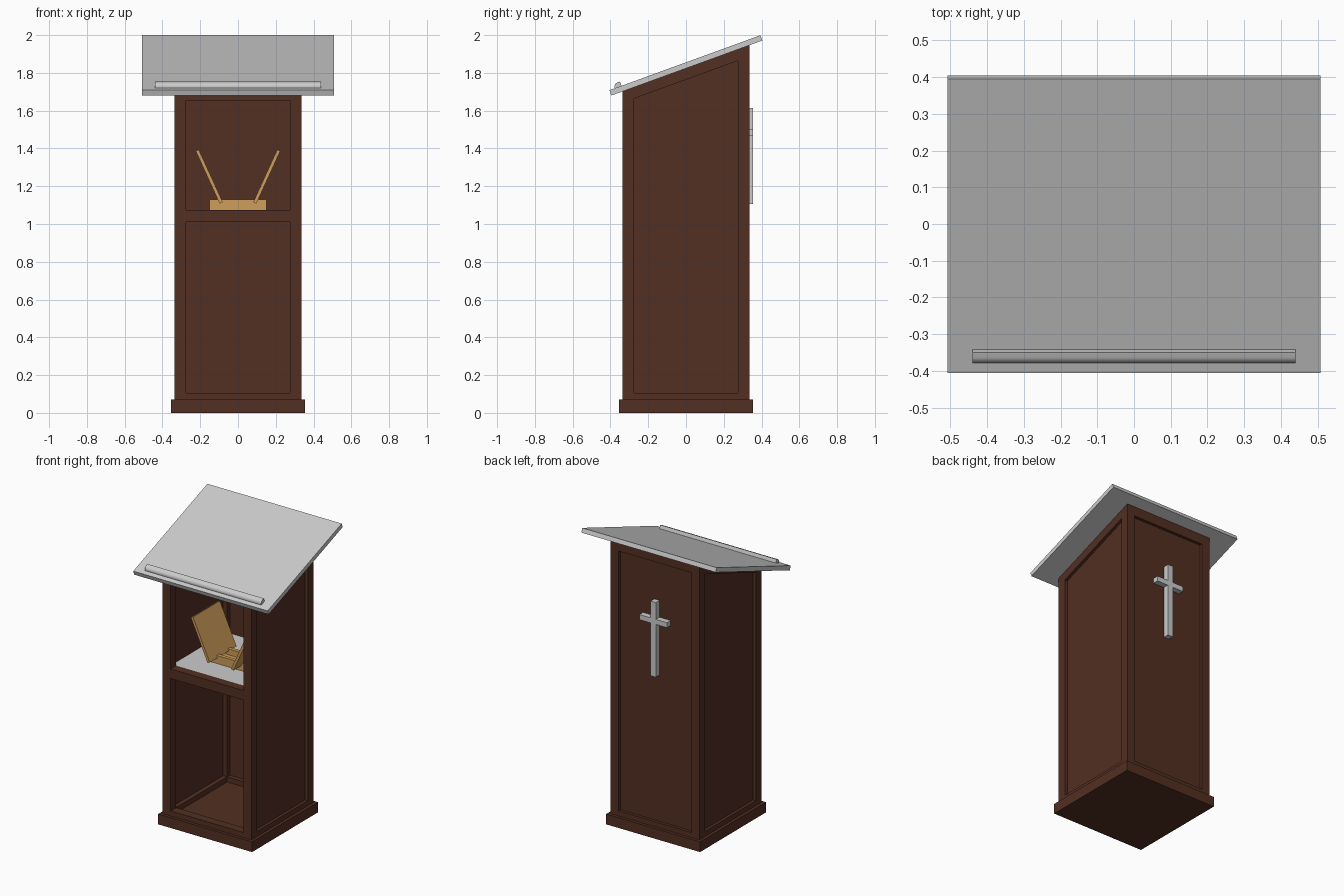
import bpy
import math

if "Cube" in bpy.data.objects:
    bpy.data.objects.remove(bpy.data.objects["Cube"])


def material(name, rgb):
    m = bpy.data.materials.new(name)
    m.diffuse_color = (*rgb, 1)
    m.use_nodes = True
    m.node_tree.nodes["Principled BSDF"].inputs["Base Color"].default_value = m.diffuse_color
    return m


WOOD = material("dark_wood", (0.085, 0.028, 0.016))
OAK = material("light_wood", (0.62, 0.34, 0.10))
SLOPE = math.radians(20)
W, I = 0.335, 0.275          # outer half width, half width of the openings
P0, P1 = 0.305, 0.315        # thin inset panel


def under(y):
    """Height of the underside of the sloping desk."""
    return 1.824 + y * math.tan(SLOPE)


def prism(name, yz, x0, x1, mat=None):
    """Extrude a y-z profile (counter-clockwise seen from +x) along x."""
    n = len(yz)
    verts = [(x, y, z) for x in (x0, x1) for y, z in yz]
    faces = [tuple(reversed(range(n))), tuple(range(n, 2 * n))]
    faces += [(i, (i + 1) % n, n + (i + 1) % n, n + i) for i in range(n)]
    me = bpy.data.meshes.new(name)
    me.from_pydata(verts, [], faces)
    if mat:
        me.materials.append(mat)
    ob = bpy.data.objects.new(name, me)
    bpy.context.collection.objects.link(ob)
    return ob


def box(name, x0, x1, y0, y1, z0, z1, mat=None):
    return prism(name, [(y0, z0), (y1, z0), (y1, z1), (y0, z1)], x0, x1, mat)


def sloped(name, x0, x1, y0, y1, z0, z1, mat=WOOD):
    """Block whose top meets the sloping desk."""
    return prism(name, [(y0, z0), (y1, z1), (y1, under(y1)), (y0, under(y0))], x0, x1, mat)


# Plinth
box("plinth", -0.355, 0.355, -0.355, 0.355, 0, 0.07, WOOD)

# Corner posts, side rails and side panels
for side, s in (("left", -1), ("right", 1)):
    xa, xb = sorted((s * I, s * W))
    for end, y0, y1 in (("front", -W, -I), ("back", I, W)):
        sloped(f"{end}_{side}_post", xa, xb, y0, y1, 0.07, 0.07)
    box(f"{side}_bottom_rail", xa, xb, -I, I, 0.07, 0.105, WOOD)
    sloped(f"{side}_top_rail", xa, xb, -I, I, under(-I) - 0.06, under(I) - 0.06)
    pa, pb = sorted((s * P0, s * P1))
    sloped(f"{side}_panel", pa, pb, -0.29, 0.29, 0.08, 0.08)

# Front and back rails, back panel
box("front_bottom_rail", -I, I, -W, -I, 0.07, 0.105, WOOD)
box("back_bottom_rail", -I, I, I, W, 0.07, 0.105, WOOD)
sloped("front_top_rail", -I, I, -W, -I, 1.655, 1.655)
sloped("back_top_rail", -I, I, I, W, 1.88, 1.88)
sloped("back_panel", -0.29, 0.29, P0, P1, 0.08, 0.08)

# Shelf with its front rail
box("shelf_rail", -I, I, -W, -I, 1.01, 1.075, WOOD)
box("shelf", -P0, P0, -I, P0, 1.055, 1.075)

# Sloping desk: built flat, then tilted about the front lower edge
desk = box("desk_top", -0.508, 0.508, 0, 0.851, 0, 0.03)
# Book ledge with a rounded front edge
r = 0.024
arc = [(0.03 + r - r * math.sin(a), 0.03 + r * math.cos(a))
       for a in (math.radians(90 * k / 8) for k in range(9))]
ledge = prism("book_ledge", [(0.03, 0.029), (0.068, 0.029), (0.068, 0.03 + r)] + arc, -0.44, 0.44)
for ob in (desk, ledge):
    ob.location = (0, -0.395, under(-0.395))
    ob.rotation_euler.x = SLOPE

# Book stand: two cross rails and two leaning boards
for name, y in (("stand_front_rail", -0.105), ("stand_back_rail", 0.015)):
    box(name, -0.15, 0.15, y, y + 0.025, 1.075, 1.13, OAK)
box("stand_base", -0.15, 0.15, -0.10, 0.035, 1.075, 1.09, OAK)
for name, s in (("stand_left_board", -1), ("stand_right_board", 1)):
    board = box(name, -0.009, 0.009, -0.19, 0.10, 0, 0.305, OAK)
    board.location = (s * 0.089, 0, 1.112)
    board.rotation_euler.y = s * math.radians(24.5)

# Cross on the back
box("cross_upright", -0.02, 0.02, P1, 0.355, 1.105, 1.615)
box("cross_arm", -0.105, 0.105, P1, 0.354, 1.465, 1.50)

# Smooth the rounded ledge only
bpy.context.view_layer.objects.active = ledge
ledge.select_set(True)
bpy.ops.object.shade_smooth_by_angle(angle=math.radians(30))
